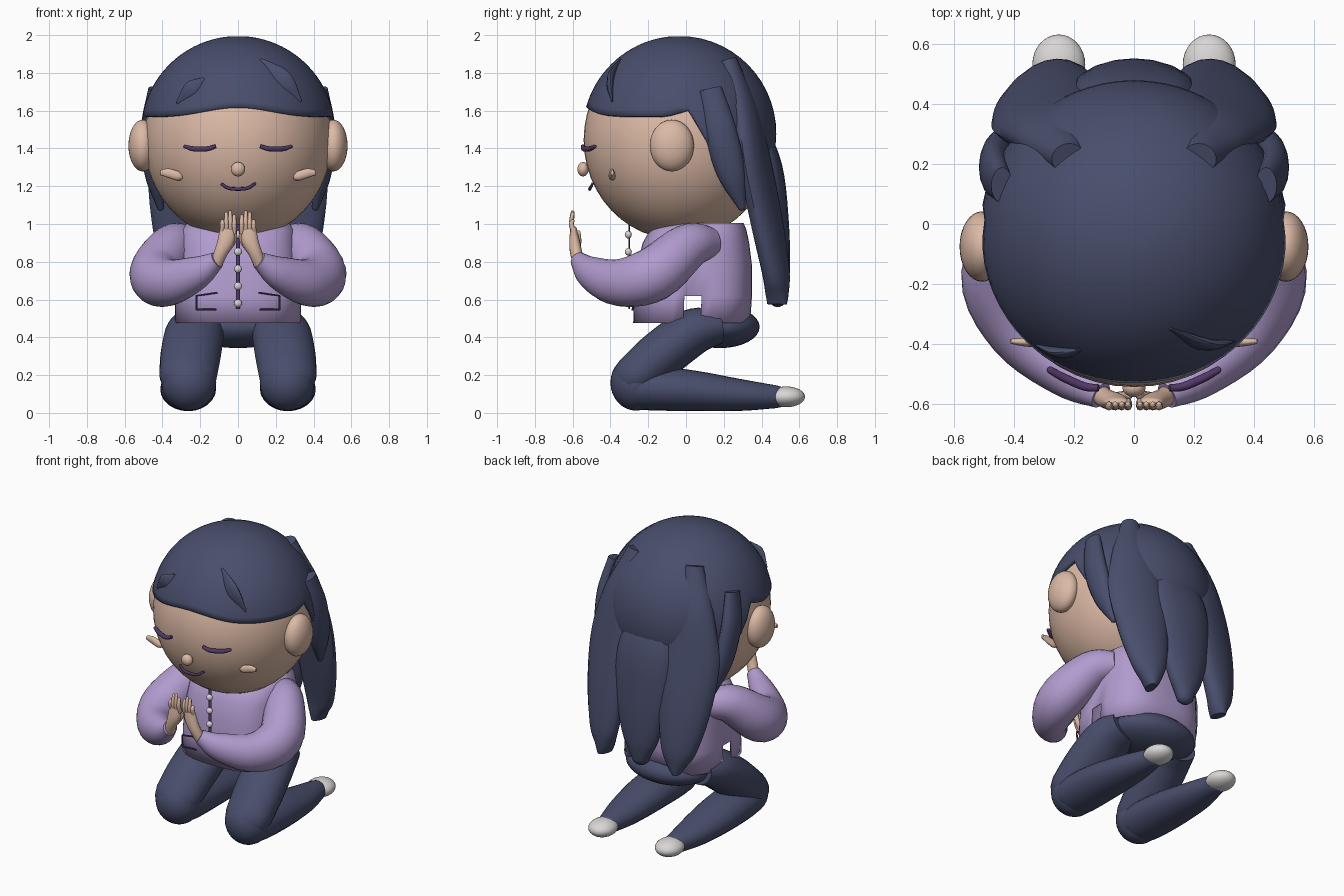
import bpy, bmesh, math
from mathutils import Vector

if "Cube" in bpy.data.objects:
    bpy.data.objects.remove(bpy.data.objects["Cube"], do_unlink=True)


def material(name, rgb):
    m = bpy.data.materials.new(name)
    m.use_nodes = True
    m.diffuse_color = (*rgb, 1)
    bsdf = m.node_tree.nodes["Principled BSDF"]
    bsdf.inputs["Base Color"].default_value = (*rgb, 1)
    bsdf.inputs["Roughness"].default_value = 0.8
    return m


NAVY = material("navy", (0.066, 0.076, 0.15))
SKIN = material("skin", (0.72, 0.49, 0.38))
LILAC = material("lilac", (0.44, 0.33, 0.62))
WHITE = material("off_white", (0.70, 0.67, 0.67))
PLUM = material("dark_plum", (0.085, 0.04, 0.135))


def finish(bm, name, mat, angle=50):
    bmesh.ops.recalc_face_normals(bm, faces=bm.faces[:])
    me = bpy.data.meshes.new(name)
    bm.to_mesh(me)
    bm.free()
    me.materials.append(mat)
    ob = bpy.data.objects.new(name, me)
    bpy.context.collection.objects.link(ob)
    bpy.ops.object.select_all(action='DESELECT')
    ob.select_set(True)
    bpy.context.view_layer.objects.active = ob
    bpy.ops.object.shade_smooth_by_angle(angle=math.radians(angle))
    return ob


def ball(name, mat, centre, radii, segs=32):
    bm = bmesh.new()
    bmesh.ops.create_uvsphere(bm, u_segments=segs, v_segments=segs // 2, radius=1)
    bmesh.ops.scale(bm, vec=radii, verts=bm.verts)
    ob = finish(bm, name, mat)
    ob.location = centre
    return ob


def bridge(bm, rings):
    n = len(rings[0])
    for a, b in zip(rings, rings[1:]):
        for j in range(n):
            k = (j + 1) % n
            bm.faces.new((a[j], a[k], b[k], b[j]))


def smooth_path(pts, steps):
    """Catmull-Rom through (x, y, z, width, thickness) points."""
    pts = [Vector(p) for p in pts]
    ext = [2 * pts[0] - pts[1]] + pts + [2 * pts[-1] - pts[-2]]
    out = []
    for i in range(len(pts) - 1):
        a, b, c, d = ext[i:i + 4]
        for s in range(steps):
            t = s / steps
            out.append(0.5 * (2 * b + (c - a) * t + (2 * a - 5 * b + 4 * c - d) * t ** 2
                              + (3 * b - a - 3 * c + d) * t ** 3))
    return out + [pts[-1]]


def loft(name, mat, pts, side=(1, 0, 0), segs=16, steps=5, round_end=True):
    """Elliptical tube with varying size; the last end can be domed."""
    path = smooth_path(pts, steps)
    if round_end:
        d = (path[-1].xyz - path[-2].xyz).normalized()
        last = path[-1].copy()
        for t in (30, 60, 80):
            c, s = math.cos(math.radians(t)), math.sin(math.radians(t))
            p = last.xyz + d * min(last[3], last[4]) * s
            path.append(Vector((*p, last[3] * c, last[4] * c)))
    bm = bmesh.new()
    rings = []
    for i, p in enumerate(path):
        tan = (path[min(i + 1, len(path) - 1)].xyz - path[max(i - 1, 0)].xyz).normalized()
        u = Vector(side)
        u = (u - tan * u.dot(tan)).normalized()
        v = tan.cross(u)
        w, h = max(p[3], 0.002), max(p[4], 0.002)
        rings.append([bm.verts.new(p.xyz + u * w * math.cos(a) + v * h * math.sin(a))
                      for a in (math.tau * j / segs for j in range(segs))])
    bridge(bm, rings)
    bm.faces.new(rings[0])
    bm.faces.new(rings[-1])
    return finish(bm, name, mat)


def flip(pts, s):
    return [(p[0] * s, *p[1:]) for p in pts]


# Head and nose
ball("head", SKIN, (0, -0.04, 1.445), (0.498, 0.502, 0.528), segs=48)
ball("nose", SKIN, (0, -0.545, 1.29), (0.038, 0.03, 0.038))

# Hair cap: dome whose lower edge follows the hairline
CAP, CAP_R = Vector((0, -0.035, 1.48)), Vector((0.515, 0.513, 0.515))


def hairline(a):
    y = math.sin(a)
    if y < 0.1:
        return 1.57 + 0.05 * max(0, -y) ** 8 + 0.035 * max(0, 1 - abs(y - 0.1) / 0.25)
    return 1.605 - 0.45 * min(1, (y - 0.1) / 0.5)


bm = bmesh.new()
rings = []
for i in range(1, 21):
    ring = []
    for j in range(64):
        a = math.tau * j / 64
        t = math.acos((hairline(a) - CAP.z) / CAP_R.z) * i / 20
        d = Vector((math.sin(t) * math.cos(a), math.sin(t) * math.sin(a), math.cos(t)))
        ring.append(bm.verts.new(CAP + d * CAP_R))
    rings.append(ring)
bridge(bm, rings)
bm.faces.new(rings[0])
cap = finish(bm, "hair_cap", NAVY)
rim = cap.modifiers.new("thickness", 'SOLIDIFY')
rim.thickness = 0.03
rim.offset = -1


# Fringe locks lying almost flush on the cap
def on_cap(x, z, w, h):
    k = 1 - (x / CAP_R.x) ** 2 - ((z - CAP.z) / CAP_R.z) ** 2
    return (x, CAP.y - CAP_R.y * math.sqrt(max(k, 0)), z, w, h)


loft("fringe_lock_left", NAVY, [on_cap(0.12, 1.87, 0.01, 0.004), on_cap(0.23, 1.76, 0.06, 0.02),
                                on_cap(0.33, 1.65, 0.01, 0.004)], side=(1, 0, 1))
loft("fringe_lock_right", NAVY, [on_cap(-0.18, 1.77, 0.01, 0.004), on_cap(-0.24, 1.71, 0.05, 0.018),
                                 on_cap(-0.32, 1.64, 0.01, 0.004)], side=(1, 0, -1))

# Long back locks
loft("back_lock_middle", NAVY, [(0, 0.36, 1.55, 0.14, 0.05), (0, 0.44, 1.3, 0.20, 0.07),
                                (0, 0.47, 1.0, 0.19, 0.075), (0, 0.485, 0.75, 0.13, 0.065),
                                (0, 0.485, 0.61, 0.06, 0.05)])

for s, tag in ((1, "left"), (-1, "right")):
    # Side hair
    loft("back_lock_" + tag, NAVY, flip([
        (0.22, 0.22, 1.865, 0.055, 0.05), (0.235, 0.25, 1.77, 0.085, 0.06),
        (0.27, 0.315, 1.58, 0.14, 0.068), (0.29, 0.37, 1.3, 0.19, 0.072),
        (0.29, 0.43, 1.0, 0.17, 0.075), (0.28, 0.475, 0.75, 0.12, 0.068),
        (0.27, 0.482, 0.64, 0.07, 0.062), (0.27, 0.482, 0.575, 0.03, 0.055)], s),
        side=(1, -0.3 * s, 0), round_end=False)
    loft("side_lock_" + tag, NAVY, flip([
        (0.44, 0.13, 1.715, 0.06, 0.035), (0.465, 0.18, 1.5, 0.085, 0.05),
        (0.445, 0.24, 1.27, 0.075, 0.05), (0.41, 0.295, 1.09, 0.022, 0.02)], s), side=(0, 1, 0))

    # Ears and face details
    ball("ear_" + tag, SKIN, (0.505 * s, -0.075, 1.415), (0.075, 0.117, 0.137))
    loft("cheek_" + tag, SKIN, flip([
        (0.41, -0.39, 1.272, 0.014, 0.008), (0.37, -0.392, 1.27, 0.024, 0.014),
        (0.325, -0.392, 1.256, 0.025, 0.018), (0.308, -0.39, 1.25, 0.02, 0.017)], s),
        side=(0, 0, 1))
    loft("closed_eye_" + tag, PLUM, flip([
        (0.118, -0.545, 1.412, 0.012, 0.01), (0.165, -0.54, 1.398, 0.014, 0.014),
        (0.235, -0.51, 1.398, 0.014, 0.014), (0.28, -0.485, 1.41, 0.012, 0.01)], s),
        side=(0, 1, 0), segs=10)

    # Sleeve and hand
    loft("sleeve_" + tag, LILAC, flip([
        (0.25, 0.13, 0.90, 0.085, 0.085), (0.345, 0.01, 0.88, 0.122, 0.12),
        (0.435, -0.17, 0.735, 0.145, 0.14), (0.37, -0.355, 0.69, 0.125, 0.115),
        (0.22, -0.5, 0.74, 0.09, 0.08), (0.11, -0.57, 0.81, 0.045, 0.045)], s),
        side=(0, 0, 1), segs=24, round_end=False)
    loft("palm_" + tag, SKIN, flip([
        (0.115, -0.565, 0.79, 0.034, 0.032), (0.09, -0.582, 0.85, 0.036, 0.032),
        (0.064, -0.59, 0.91, 0.044, 0.028), (0.055, -0.595, 0.97, 0.042, 0.018)], s))
    for i, top in enumerate((1.04, 1.062, 1.055, 1.015)):
        x = 0.02 + 0.021 * i
        loft("finger_%d_%s" % (i + 1, tag), SKIN, flip([
            (x, -0.592, 0.95, 0.013, 0.014), (x, -0.607, 1.0, 0.013, 0.013),
            (x, -0.6, top, 0.01, 0.01)], s), segs=8, steps=3)
    loft("thumb_" + tag, SKIN, flip([(0.06, -0.575, 0.86, 0.016, 0.016),
                                     (0.025, -0.57, 0.91, 0.016, 0.016),
                                     (0.016, -0.57, 0.955, 0.012, 0.012)], s), segs=8, steps=3)

    # Kneeling leg and shoe
    loft("thigh_" + tag, NAVY, flip([
        (0.20, 0.17, 0.46, 0.13, 0.095), (0.228, 0.03, 0.425, 0.155, 0.125),
        (0.25, -0.13, 0.31, 0.16, 0.13), (0.265, -0.27, 0.19, 0.152, 0.12)], s), segs=24)
    loft("shin_" + tag, NAVY, flip([
        (0.255, -0.33, 0.15, 0.09, 0.08), (0.26, -0.26, 0.135, 0.14, 0.115),
        (0.265, 0.0, 0.12, 0.145, 0.11), (0.26, 0.28, 0.095, 0.115, 0.085),
        (0.25, 0.48, 0.085, 0.07, 0.06)], s), segs=24)
    ball("knee_" + tag, NAVY, (0.26 * s, -0.265, 0.16), (0.145, 0.135, 0.148))
    ball("shoe_" + tag, WHITE, (0.25 * s, 0.53, 0.085), (0.088, 0.1, 0.055))

    # Pocket outline
    corners = [(0.11, 0.637), (0.22, 0.62), (0.22, 0.547), (0.12, 0.547)]
    for i, (a, b) in enumerate(zip(corners, corners[1:])):
        loft("pocket_seam_%d_%s" % (i + 1, tag), PLUM, flip([
            (a[0], -0.285, a[1], 0.005, 0.005), (b[0], -0.28, b[1], 0.005, 0.005)], s),
            side=(0, 1, 0), segs=6, steps=1)

# Smile
loft("smile", PLUM, [(-0.088, -0.495, 1.213, 0.007, 0.007), (-0.045, -0.508, 1.188, 0.009, 0.009),
                     (0.045, -0.508, 1.188, 0.009, 0.009), (0.088, -0.495, 1.213, 0.007, 0.007)],
     side=(0, 1, 0), segs=8)

# Jacket: boxy shell with a slit at each side of the hem
bm = bmesh.new()
rings = []
for z, hx, front, back in ((0.475, 0.335, -0.28, 0.34), (0.62, 0.335, -0.275, 0.35),
                           (0.78, 0.325, -0.26, 0.35), (0.9, 0.31, -0.23, 0.335),
                           (0.97, 0.30, -0.19, 0.32), (1.005, 0.27, -0.14, 0.305)):
    ring = []
    for j in range(48):
        a = math.tau * (j + 0.5) / 48
        c, sn = math.cos(a), math.sin(a)
        x = math.copysign(abs(c) ** 0.7, c) * hx
        y = (front + back) / 2 + math.copysign(abs(sn) ** 0.7, sn) * (back - front) / 2
        ring.append(bm.verts.new((x, y, z)))
    rings.append(ring)
bridge(bm, rings)
bm.faces.new(rings[-1])
slit = [f for f in bm.faces if f.calc_center_median().z < 0.6
        and abs(f.calc_center_median().y - 0.035) < 0.02]
bmesh.ops.delete(bm, geom=slit, context='FACES')
jacket = finish(bm, "jacket", LILAC)
cloth = jacket.modifiers.new("thickness", 'SOLIDIFY')
cloth.thickness = 0.012

# Button strip and buttons
loft("button_strip", PLUM, [(0, -0.3, 0.55, 0.011, 0.004), (0, -0.3, 1.0, 0.011, 0.004)],
     segs=8, steps=1)
for i in range(5):
    ball("button_%d" % (i + 1), WHITE, (0, -0.305, 0.58 + 0.091 * i), (0.021, 0.018, 0.021), segs=16)

# Hips
ball("hips", NAVY, (0, 0.18, 0.455), (0.29, 0.21, 0.112))
